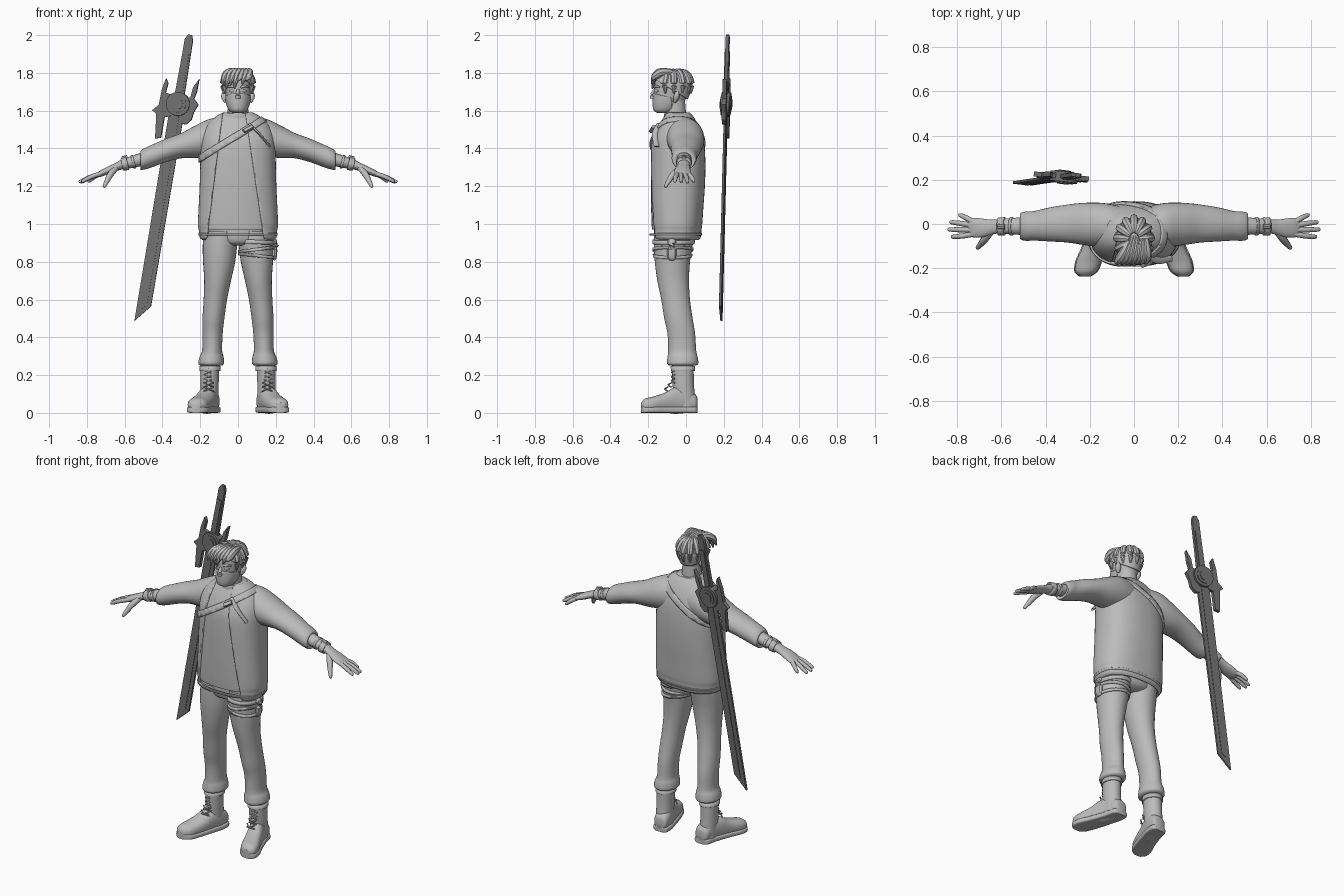
import bpy, bmesh, math
from mathutils import Vector, Matrix

old = bpy.data.objects.get("Cube")
if old:
    bpy.data.objects.remove(old)


def material(name, value):
    m = bpy.data.materials.new(name)
    m.use_nodes = True
    col = (value, value, value, 1)
    m.diffuse_color = col
    m.node_tree.nodes["Principled BSDF"].inputs["Base Color"].default_value = col
    return m


GREY = material("light grey", 0.5)
STEEL = material("dark steel grey", 0.16)


def finish(name, bm, mat, smooth=True, thick=0):
    bmesh.ops.recalc_face_normals(bm, faces=bm.faces)
    me = bpy.data.meshes.new(name)
    bm.to_mesh(me)
    bm.free()
    ob = bpy.data.objects.new(name, me)
    bpy.context.collection.objects.link(ob)
    me.materials.append(mat)
    if thick:
        mod = ob.modifiers.new("thickness", "SOLIDIFY")
        mod.thickness, mod.offset = thick, -1
    if smooth:
        bpy.ops.object.select_all(action="DESELECT")
        ob.select_set(True)
        bpy.context.view_layer.objects.active = ob
        bpy.ops.object.shade_smooth_by_angle(angle=math.radians(40))
    return ob


def spline(rows, steps):
    """Catmull-Rom through rows of equal length."""
    out = []
    for i in range(len(rows) - 1):
        a, b, c, d = rows[max(i - 1, 0)], rows[i], rows[i + 1], rows[min(i + 2, len(rows) - 1)]
        for s in range(steps):
            t = s / steps
            out.append([q + t * (r - p) / 2 + t * t * (p - 2.5 * q + 2 * r - w / 2)
                        + t ** 3 * (1.5 * (q - r) + (w - p) / 2)
                        for p, q, r, w in zip(a, b, c, d)])
    return out + [list(rows[-1])]


def skin(rings):
    bm = bmesh.new()
    vs = [[bm.verts.new(p) for p in ring] for ring in rings]
    n = len(vs[0])
    for r, s in zip(vs, vs[1:]):
        for i in range(n):
            bm.faces.new((r[i], r[(i + 1) % n], s[(i + 1) % n], s[i]))
    bm.faces.new(vs[0][::-1])
    bm.faces.new(vs[-1])
    return bm


def loft(rows, axis="Z", n=32, power=2.0, grow=0.0, sx=1, steps=4):
    """Rows: position on the axis, two centre offsets, two radii."""
    rings = []
    for t, c1, c2, r1, r2 in spline(rows, steps):
        ring = []
        for i in range(n):
            a = 2 * math.pi * i / n
            c, s = math.cos(a), math.sin(a)
            p = c1 + (r1 + grow) * math.copysign(abs(c) ** (2 / power), c)
            q = c2 + (r2 + grow) * math.copysign(abs(s) ** (2 / power), s)
            x, y, z = {"Z": (p, q, t), "X": (t, p, q), "Y": (p, t, q)}[axis]
            ring.append((x * sx, y, z))
        rings.append(ring)
    return skin(rings)


def tube(name, pts, mat=GREY, n=10, steps=4, flat=1.0):
    """Round tapered limb through points (x, y, z, radius)."""
    path = spline(pts, steps)
    rings = []
    for i, p in enumerate(path):
        a, b = path[max(i - 1, 0)], path[min(i + 1, len(path) - 1)]
        q = (Vector(b[:3]) - Vector(a[:3])).to_track_quat("Z", "Y")
        rings.append([Vector(p[:3]) + q @ Vector((math.cos(k * math.tau / n) * p[3],
                      math.sin(k * math.tau / n) * p[3] * flat, 0)) for k in range(n)])
    return finish(name, skin(rings), mat)


def cut(bm, co, no, clear=True):
    """Slice by a plane, dropping the side the normal points to."""
    bmesh.ops.bisect_plane(bm, geom=bm.verts[:] + bm.edges[:] + bm.faces[:], dist=1e-5,
                           plane_co=co, plane_no=no, clear_outer=clear)


def band(name, bm, co, no, width, thick=0.012):
    co, no = Vector(co), Vector(no).normalized()
    cut(bm, co + no * width / 2, no)
    cut(bm, co - no * width / 2, -no)
    return finish(name, bm, GREY, thick=thick)


# Shirt and open jacket
TORSO = [(.915, 0, -.055, .188, .122), (.93, 0, -.055, .203, .133), (.97, 0, -.053, .208, .135),
         (1.0, 0, -.052, .212, .138), (1.1, 0, -.05, .208, .143), (1.2, 0, -.047, .203, .147),
         (1.32, 0, -.045, .2, .148), (1.42, 0, -.045, .198, .142), (1.48, 0, -.042, .188, .125),
         (1.53, 0, -.04, .16, .102), (1.57, 0, -.04, .115, .078), (1.59, 0, -.04, .08, .06)]
finish("shirt", loft(TORSO[2:], power=2.4, grow=-.008, n=48), GREY)

jacket = loft(TORSO, power=2.4, n=64)
seams = [(Vector((-.1, 0, 1.45)), Vector((-1, 0, .13))), (Vector((.06, 0, 1.45)), Vector((1, 0, .15)))]
for co, no in seams:
    cut(jacket, co, no, clear=False)
opening = [f for f in jacket.faces if len(f.verts) > 8 or (f.calc_center_median().y < -.06 and
           all((f.calc_center_median() - co).dot(no) < 0 for co, no in seams))]
bmesh.ops.delete(jacket, geom=opening, context="FACES")
finish("jacket", jacket, GREY, thick=.014)
band("jacket_hem", loft(TORSO, power=2.4, grow=.004, n=48), (0, 0, .945), (0, 0, 1), .012)

# Chest strap running round the body, with a shorter crossing strap and buckle
band("chest_strap", loft(TORSO, power=2.4, grow=.009, n=64), (-.03, 0, 1.455), (-.52, 0, .85), .034)
tube("shoulder_strap", [(.06, -.145, 1.53, .014), (.11, -.165, 1.48, .016), (.17, -.155, 1.41, .014)], flat=.4)
tube("strap_buckle", [(.03, -.178, 1.49, .022), (.075, -.162, 1.515, .022)], n=8, flat=.5)

# Shirt collar and neck
finish("neck", loft([(1.5, 0, -.04, .07, .065), (1.56, 0, -.052, .056, .056),
                     (1.66, 0, -.06, .054, .054)]), GREY)
finish("collar", loft([(1.53, 0, -.045, .1, .075), (1.565, 0, -.048, .088, .07), (1.585, 0, -.05, .076, .066),
                       (1.582, 0, -.05, .062, .058)]), GREY)

# Head, face mask and ears
HEAD = [(1.588, 0, -.115, .022, .03), (1.6, 0, -.112, .042, .054), (1.635, 0, -.095, .058, .077),
        (1.68, 0, -.082, .066, .088), (1.73, 0, -.075, .071, .092), (1.775, 0, -.073, .064, .083),
        (1.8, 0, -.072, .045, .06), (1.812, 0, -.072, .015, .02)]
finish("head", loft(HEAD, power=2.1), GREY)
mask = loft(HEAD, power=2.1, grow=.005)
cut(mask, (0, -.17, 1.69), (0, .25, 1))
cut(mask, (0, -.075, 1.65), (0, 1, 0))
finish("face_mask", mask, GREY, thick=.006)
tube("nose", [(0, -.165, 1.71, .008), (0, -.178, 1.685, .012), (0, -.176, 1.665, .014)])
for s, side in ((1, "left"), (-1, "right")):
    tube(side + "_ear", [(s * .066, -.06, 1.645, .009), (s * .073, -.05, 1.675, .017), (s * .072, -.047, 1.7, .01)], flat=.9)
    tube(side + "_brow", [(s * .014, -.167, 1.722, .006), (s * .035, -.16, 1.73, .007), (s * .055, -.14, 1.725, .004)])
    tube(side + "_eye", [(s * .016, -.161, 1.703, .004), (s * .031, -.156, 1.704, .008), (s * .046, -.145, 1.704, .004)])

# Hair cap with swept locks
hair = loft(HEAD, power=2.1, grow=.012)
cut(hair, (0, -.16, 1.762), (0, -.6, -1))
cut(hair, (0, -.04, 1.655), (0, 0, -1))
finish("hair_cap", hair, GREY, thick=.012)
for i in range(7):
    x = -.066 + i * .021
    tip = 1.745 - .02 * (i % 2) + (.015 if i > 3 else -.01)
    tube("front_lock", [(x * .5 + .02, -.05, 1.8, .012), (x * .8 + .01, -.125, 1.805, .022),
                        (x - .005, -.165, 1.78, .019), (x - .016, -.178, tip, .003)], n=8)
for i in range(9):
    a = math.radians(-25 + i * 28.75)
    c, s = math.cos(a), math.sin(a)
    tube("crown_lock", [(c * .02, -.07 + s * .03, 1.812, .012), (c * .055, -.07 + s * .072, 1.793, .02),
                        (c * .078, -.07 + s * .097, 1.745, .018), (c * .074, -.07 + s * .094, 1.69, .005)], n=8)

# Arms
SLEEVE = [(.06, -.01, 1.46, .09, .1), (.14, -.005, 1.457, .1, .102), (.22, 0, 1.437, .096, .087),
          (.3, .002, 1.415, .086, .067), (.38, -.002, 1.39, .077, .062), (.45, -.008, 1.362, .067, .06),
          (.49, -.01, 1.347, .066, .057), (.515, -.01, 1.337, .058, .05), (.512, -.01, 1.338, .04, .036)]
FOREARM = [(.47, -.01, 1.355, .04, .036), (.54, -.01, 1.334, .038, .034), (.61, -.011, 1.316, .032, .027),
           (.65, -.015, 1.3, .035, .022), (.69, -.018, 1.283, .043, .021), (.73, -.016, 1.266, .044, .017),
           (.752, -.014, 1.257, .034, .01)]
FINGERS = [(.028, .795, .04, 1.225), (.008, .835, .008, 1.22), (-.015, .843, -.025, 1.222), (-.038, .828, -.058, 1.225)]

# Legs and boots
LEG = [(.25, .142, -.018, .055, .07), (.262, .142, -.018, .068, .083), (.295, .14, -.018, .064, .08),
       (.33, .137, -.02, .053, .074), (.42, .135, -.025, .054, .073), (.5, .13, -.04, .058, .075),
       (.6, .12, -.055, .062, .076), (.7, .108, -.068, .071, .084), (.8, .1, -.072, .085, .093),
       (.88, .096, -.068, .091, .102), (.96, .09, -.06, .093, .11)]
SHAFT = [(.03, .15, -.005, .046, .055), (.1, .15, -.01, .047, .056), (.16, .15, -.015, .048, .057),
         (.28, .147, -.018, .05, .058)]
FOOT = [(.06, .14, .05, .025, .03), (.048, .141, .055, .042, .045), (0, .147, .065, .048, .065),
        (-.06, .165, .065, .05, .07), (-.11, .182, .055, .053, .053), (-.17, .205, .045, .056, .042),
        (-.215, .217, .04, .048, .036), (-.237, .222, .035, .022, .02)]
SOLE = [(y, x, .016, r + .005, .016) for y, x, z, r, h in FOOT]

for s, side in ((1, "left"), (-1, "right")):
    finish(side + "_sleeve", loft(SLEEVE, "X", sx=s), GREY)
    finish(side + "_forearm_and_palm", loft(FOREARM, "X", sx=s), GREY)
    band(side + "_wristband", loft(FOREARM, "X", sx=s, grow=.008), (s * .6, 0, 1.32), (s, 0, -.25), .03)
    band(side + "_arm_strap", loft(FOREARM, "X", sx=s, grow=.005), (s * .555, 0, 1.33), (s, 0, -.25), .012)
    tube(side + "_wrist_buckle", [(s * .585, -.012, 1.354, .012), (s * .615, -.012, 1.346, .012)], n=8)
    for y, tx, ty, tz in FINGERS:
        tube(side + "_finger", [(s * .725, y * .8 - .015, 1.268, .012), (s * (.725 + tx) / 2, (y + ty) / 2 - .006, (1.275 + tz) / 2, .012),
                                (s * (tx - .008), ty, tz + .003, .009), (s * tx, ty, tz, .003)])
    tube(side + "_thumb", [(s * .645, -.03, 1.298, .016), (s * .675, -.068, 1.262, .017), (s * .695, -.093, 1.225, .013),
                           (s * .708, -.108, 1.2, .009), (s * .711, -.112, 1.194, .003)])
    finish(side + "_trouser_leg", loft(LEG, sx=s), GREY)
    finish(side + "_boot_shaft", loft(SHAFT, sx=s), GREY)
    finish(side + "_boot_foot", loft(FOOT, "Y", sx=s, power=2.3), GREY)
    finish(side + "_boot_sole", loft(SOLE, "Y", sx=s, power=5), GREY)
    band(side + "_boot_cuff", loft(SHAFT, sx=s, grow=.006), (0, 0, .235), (0, 0, 1), .025)
    # crossed laces climbing the boot tongue
    for k in range(6):
        z = .115 + k * .022
        y = -.073 - max(0, .16 - z) * .8
        for d in (-1, 1):
            tube(side + "_lace", [(s * (.155 - d * .026), y + .014, z, .004), (s * .155, y - .004, z + .011, .004),
                                  (s * (.155 + d * .026), y + .014, z + .022, .004)], n=6, steps=2)
finish("hips", loft([(.885, 0, -.06, .06, .07), (.91, 0, -.06, .15, .105), (1.0, 0, -.055, .18, .115)]), GREY)

# Thigh straps and pouch on the left leg
for z, tilt, w in ((.905, .05, .022), (.865, -.12, .016), (.832, .1, .016)):
    band("thigh_strap", loft(LEG, grow=.008), (.1, -.07, z), (tilt, 0, 1), w)
tube("thigh_pouch", [(.186, -.075, .81, .015), (.192, -.075, .83, .024), (.193, -.075, .9, .024), (.19, -.075, .92, .015)], n=8, flat=.6)

# Great sword floating behind the right shoulder; local x across, y up the blade
up = Vector((.245, .037, 1.46)).normalized()
across = Vector((1, -.12, 0))
across = (across - up * across.dot(up)).normalized()
FRAME = Matrix((across, up, across.cross(up))).transposed().to_4x4()
FRAME.translation = (-.317, .212, 1.635)


def plate(name, pts, thick):
    bm = bmesh.new()
    face = bm.faces.new([bm.verts.new((x, y, -thick / 2)) for x, y in pts])
    new = bmesh.ops.extrude_face_region(bm, geom=[face])["geom"]
    bmesh.ops.translate(bm, verts=[v for v in new if isinstance(v, bmesh.types.BMVert)], vec=(0, 0, thick))
    bm.transform(FRAME)
    return finish(name, bm, STEEL, smooth=False)


def circle(r, n=32):
    return [(r * math.cos(i * math.tau / n), r * math.sin(i * math.tau / n)) for i in range(n)]


plate("sword_blade", [(-.04, 0), (-.038, -1.17), (.036, -1.08), (.04, 0)], .012)
plate("blade_spine", [(-.012, -.05), (-.01, -1.1), (.014, -1.08), (.016, -.05)], .018)
plate("sword_handle", [(-.026, .03), (-.022, .25), (-.022, .345), (-.008, .372), (.012, .372), (.022, .345), (.026, .03)], .018)
plate("handle_grip", [(-.014, .05), (-.014, .28), (.014, .28), (.014, .05)], .026)
plate("guard_left", [(-.03, .04), (-.075, .05), (-.07, .1), (-.085, .125), (-.098, .06), (-.1, -.02), (-.13, -.055),
                     (-.105, -.07), (-.09, -.2), (-.06, -.19), (-.06, -.08), (-.03, -.07)], .022)
plate("guard_right", [(.03, .04), (.06, .045), (.065, .1), (.09, .15), (.088, .08), (.08, .04), (.108, .015),
                      (.09, -.03), (.085, -.07), (.06, -.1), (.03, -.1)], .022)
plate("guard_disc", circle(.063), .046)
plate("guard_ring", circle(.045), .054)
plate("guard_core", circle(.028), .062)
